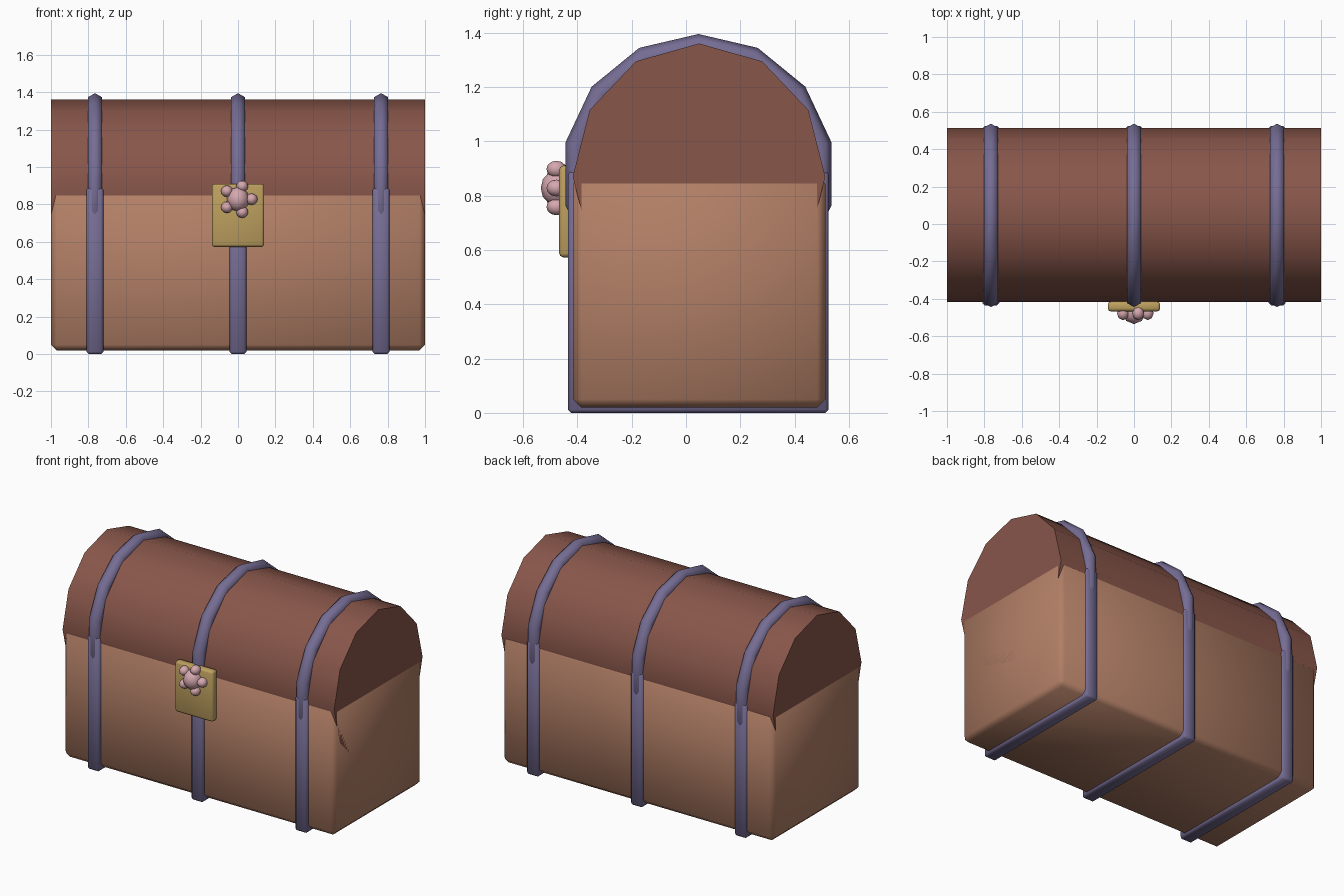
import bpy, bmesh, math

if "Cube" in bpy.data.objects:
    bpy.data.objects.remove(bpy.data.objects["Cube"])


def material(name, rgb):
    m = bpy.data.materials.new(name)
    lin = [(c / 255 / 12.92) if c < 11 else ((c / 255 + 0.055) / 1.055) ** 2.4 for c in rgb]
    m.diffuse_color = (*lin, 1)
    m.use_nodes = True
    m.node_tree.nodes["Principled BSDF"].inputs["Base Color"].default_value = m.diffuse_color
    return m


LID = material("dark red wood", (136, 86, 74))
WOOD = material("light brown wood", (178, 127, 102))
STRAP = material("purple iron", (118, 109, 148))
GOLD = material("dull gold", (190, 160, 95))
PINK = material("pale pink", (214, 168, 175))


def finish(name, bm, mat, angle=180):
    bmesh.ops.recalc_face_normals(bm, faces=bm.faces)
    for f in bm.faces:
        f.smooth = True
    for e in bm.edges:
        if len(e.link_faces) == 2 and e.calc_face_angle() > math.radians(angle):
            e.smooth = False
    me = bpy.data.meshes.new(name)
    bm.to_mesh(me)
    bm.free()
    me.materials.append(mat)
    ob = bpy.data.objects.new(name, me)
    bpy.context.collection.objects.link(ob)
    return ob


def box(name, lo, hi, bevel, segments, mat):
    bm = bmesh.new()
    bmesh.ops.create_cube(bm, size=1)
    for v in bm.verts:
        v.co = [(a + b) / 2 + c * (b - a) for a, b, c in zip(lo, hi, v.co)]
    bmesh.ops.bevel(bm, geom=bm.edges[:], offset=bevel, segments=segments,
                    profile=0.5, affect='EDGES')
    return finish(name, bm, mat)


def ball(name, centre, radii, mat):
    bm = bmesh.new()
    bmesh.ops.create_uvsphere(bm, u_segments=8, v_segments=6, radius=1)
    for v in bm.verts:
        v.co = [c + r * p for c, r, p in zip(centre, radii, v.co)]
    return finish(name, bm, mat)


# Chest body
box("chest_body", (-1, -0.415, 0.02), (1, 0.513, 0.875), 0.03, 1, WOOD)

# Lid: twelve-sided elliptical barrel
bm = bmesh.new()
ends = []
for x in (-1, 1):
    ends.append([bm.verts.new((x, 0.048 + 0.465 * math.sin(i * math.pi / 6),
                               0.87 + 0.49 * math.cos(i * math.pi / 6))) for i in range(12)])
    bm.faces.new(ends[-1])
for i in range(12):
    j = (i + 1) % 12
    bm.faces.new((ends[0][i], ends[0][j], ends[1][j], ends[1][i]))
finish("lid", bm, LID, 45)

# Straps: a boxed lower band and a ring over the lid
for side, x in (("left", -0.765), ("middle", 0), ("right", 0.765)):
    box("lower_strap_" + side, (x - 0.045, -0.435, 0), (x + 0.045, 0.525, 0.89), 0.012, 1, STRAP)
    bm = bmesh.new()
    rings = []
    for i in range(14):
        a = i * math.tau / 14
        ring = []
        for k in range(6):
            b = k * math.tau / 6
            d = 0.043 * math.cos(b)
            ring.append(bm.verts.new((x + 0.043 * math.sin(b),
                                      0.046 + (0.46 + d) * math.sin(a),
                                      0.88 + (0.472 + d) * math.cos(a))))
        rings.append(ring)
    for i in range(14):
        r, s = rings[i], rings[(i + 1) % 14]
        for k in range(6):
            n = (k + 1) % 6
            bm.faces.new((r[k], r[n], s[n], s[k]))
    finish("lid_strap_" + side, bm, STRAP)

# Lock plate
box("lock_plate", (-0.14, -0.467, 0.573), (0.14, -0.415, 0.91), 0.015, 2, GOLD)

# Flower clasp: centre and five petals
ball("flower_centre", (0, -0.475, 0.828), (0.06, 0.06, 0.065), PINK)
for i in range(5):
    a = i * math.tau / 5
    ball(f"petal_{i + 1}", (0.073 * math.cos(a), -0.477, 0.828 + 0.073 * math.sin(a)),
         (0.032, 0.037, 0.031), PINK)
